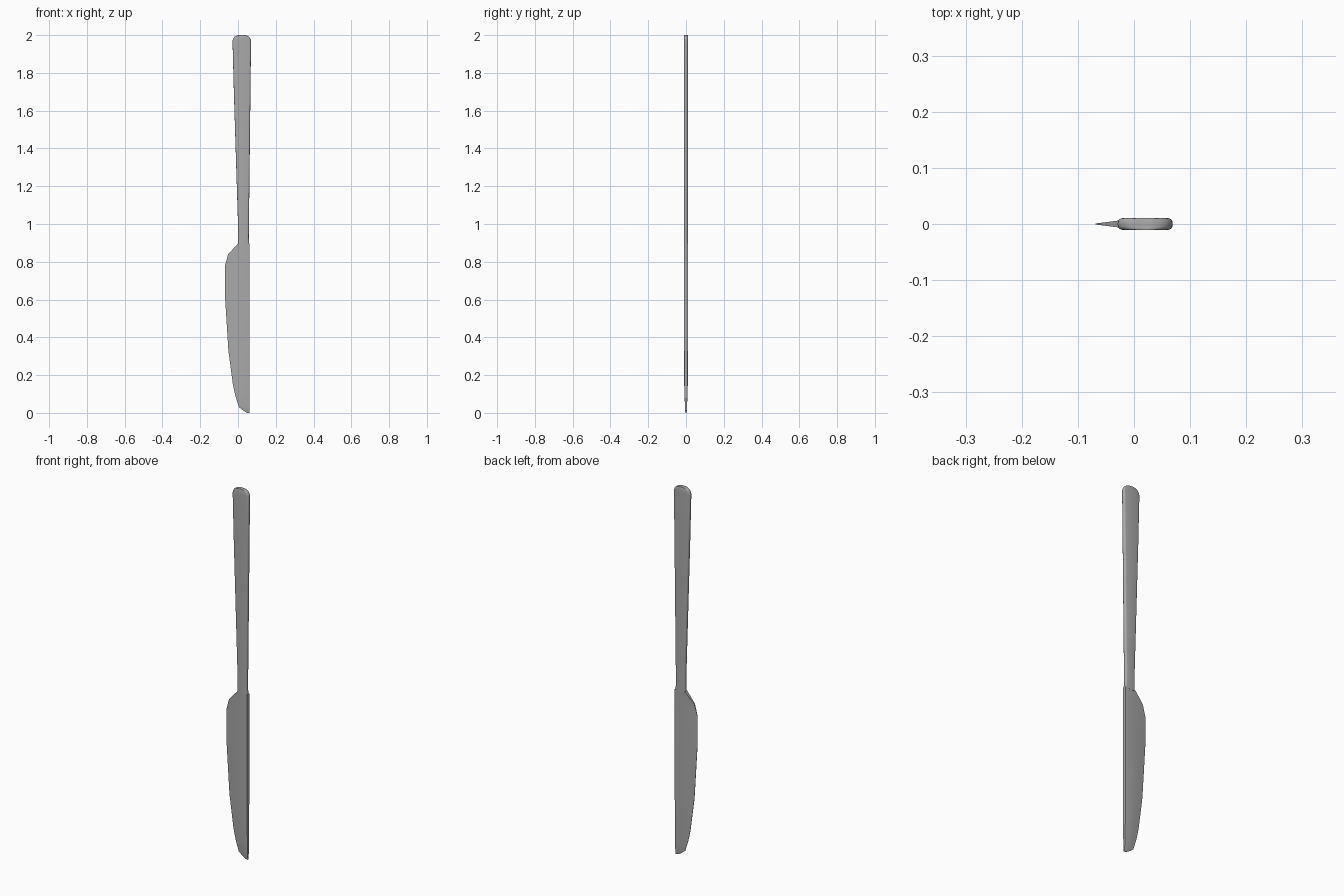
import bpy, bmesh, math

if "Cube" in bpy.data.objects:
    bpy.data.objects.remove(bpy.data.objects["Cube"])

# Dark steel
steel = bpy.data.materials.new("dark_steel")
steel.diffuse_color = (0.4, 0.4, 0.4, 1)
steel.use_nodes = True
steel.node_tree.nodes["Principled BSDF"].inputs["Base Color"].default_value = steel.diffuse_color


def loft(name, rings):
    """Skin a list of equal-length closed rings and cap both ends."""
    bm = bmesh.new()
    vr = [[bm.verts.new(p) for p in ring] for ring in rings]
    n = len(vr[0])
    for a, b in zip(vr, vr[1:]):
        for i in range(n):
            j = (i + 1) % n
            bm.faces.new((a[i], a[j], b[j], b[i]))
    bm.faces.new(vr[0][::-1])
    bm.faces.new(vr[-1])
    bmesh.ops.recalc_face_normals(bm, faces=bm.faces)
    mesh = bpy.data.meshes.new(name)
    bm.to_mesh(mesh)
    bm.free()
    mesh.materials.append(steel)
    ob = bpy.data.objects.new(name, mesh)
    bpy.context.collection.objects.link(ob)
    bpy.ops.object.select_all(action='DESELECT')
    bpy.context.view_layer.objects.active = ob
    ob.select_set(True)
    bpy.ops.object.shade_smooth_by_angle(angle=math.radians(30))
    return ob


def blade_ring(z, left, edge, spine):
    """Wedge section: thin cutting edge on the left, thick spine on the right."""
    right = 0.061
    w = right - left
    half = [(left, edge), (left + 0.35 * w, max(edge, 0.62 * spine)),
            (right - 0.08 * w, spine), (right, spine * 0.9)]
    return [(x, -h, z) for x, h in half] + [(x, h, z) for x, h in half[::-1]]


def handle_ring(z, left, right, half=0.0105, r=0.0085, steps=4):
    """Rounded rectangle section."""
    pts = []
    for k, (cx, cy) in enumerate([(right - r, half - r), (left + r, half - r),
                                  (left + r, r - half), (right - r, r - half)]):
        for s in range(steps + 1):
            a = math.pi / 2 * (k + s / steps)
            pts.append((cx + r * math.cos(a), cy + r * math.sin(a), z))
    return pts


# Blade: height, cutting edge x, edge half thickness, spine half thickness
blade = [(0.0, 0.05, 0.0008, 0.003), (0.008, 0.034, 0.0008, 0.004),
         (0.03, 0.005, 0.0008, 0.0055), (0.09, -0.014, 0.0008, 0.0078),
         (0.15, -0.027, 0.0008, 0.0095), (0.33, -0.051, 0.0008, 0.0103),
         (0.62, -0.069, 0.0008, 0.0103), (0.78, -0.069, 0.0008, 0.0103),
         (0.84, -0.052, 0.003, 0.0103), (0.896, -0.001, 0.0095, 0.0103)]
loft("blade", [blade_ring(*row) for row in blade])

# Handle: slim neck flaring to a wide end with rounded corners
rings = [handle_ring(z, l, r) for z, l, r in
         [(0.89, 0.0, 0.06), (0.93, 0.001, 0.057), (1.0, 0.0, 0.058),
          (1.35, -0.011, 0.062), (1.7, -0.022, 0.066)]]
R = 0.034
for i in range(7):
    a = math.pi / 2 * i / 6
    inset = R * (1 - math.cos(a))
    rings.append(handle_ring(1.966 + R * math.sin(a), -0.029 + inset, 0.069 - inset))
loft("handle", rings)
